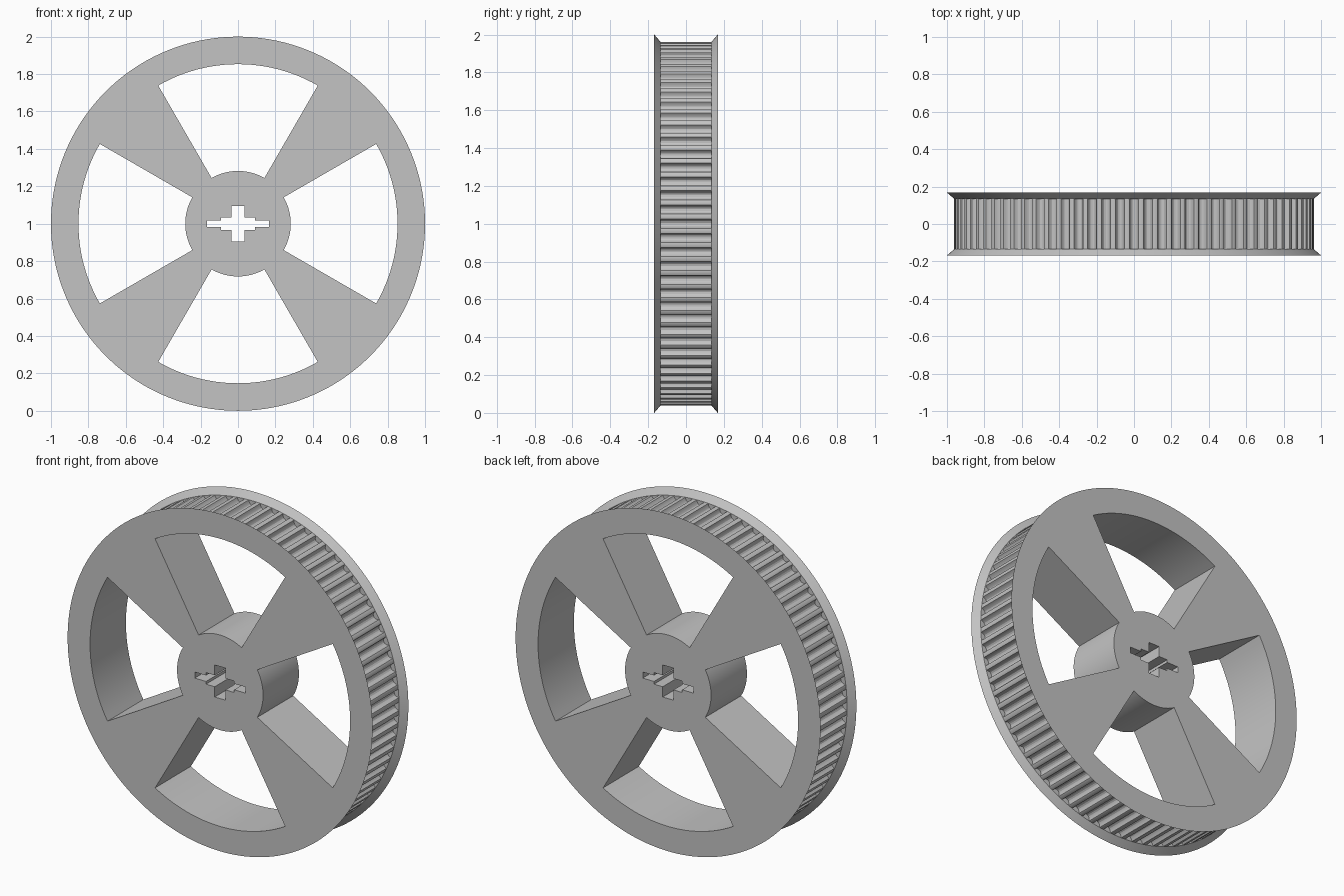
import bpy, bmesh, math
from mathutils import Vector

cube = bpy.data.objects.get("Cube")
if cube:
    bpy.data.objects.remove(cube, do_unlink=True)

TEETH = 80
RIM_R, BELT_R = 1.0, 0.962          # flange edge and tooth tips
HALF_W, HALF_BELT = 0.168, 0.135    # half widths of wheel and toothed band
HUB_R, WINDOW_R = 0.282, 0.853

grey = bpy.data.materials.new("plain_grey")
grey.use_nodes = True
grey.diffuse_color = (0.55, 0.55, 0.55, 1)
grey.node_tree.nodes["Principled BSDF"].inputs["Base Color"].default_value = grey.diffuse_color


def polar(r, a, y):
    return Vector((r * math.cos(a), y, 1 + r * math.sin(a)))


def make_object(name, bm):
    bmesh.ops.remove_doubles(bm, verts=bm.verts, dist=1e-5)
    bmesh.ops.recalc_face_normals(bm, faces=bm.faces)
    mesh = bpy.data.meshes.new(name)
    bm.to_mesh(mesh)
    bm.free()
    mesh.materials.append(grey)
    obj = bpy.data.objects.new(name, mesh)
    bpy.context.collection.objects.link(obj)
    return obj


def loft(bm, loops):
    """Skin a stack of equal closed loops and cap both ends."""
    rings = [[bm.verts.new(p) for p in loop] for loop in loops]
    for a, b in zip(rings, rings[1:]):
        for i in range(len(a)):
            j = (i + 1) % len(a)
            bm.faces.new((a[i], a[j], b[j], b[i]))
    bm.faces.new(rings[0])
    bm.faces.new(rings[-1])


# Rounded belt groove: (sideways offset, depth), mirrored about its middle
half = [(0.0285, 0), (0.0247, 0.0014), (0.0221, 0.009),
        (0.0193, 0.0169), (0.0137, 0.0243), (0.0049, 0.0286)]
groove = [(-x, d) for x, d in half] + half[::-1]
outline = [(math.tau * t / TEETH + x / BELT_R, d)
           for t in range(TEETH) for x, d in groove]


def circle(r, y):
    return [polar(r, a, y) for a, d in outline]


def toothed(y):
    return [polar(BELT_R - d, a, y) for a, d in outline]


# Wheel body: bevelled flanges either side of a toothed band
bm = bmesh.new()
loft(bm, [circle(RIM_R, -HALF_W), circle(BELT_R, -HALF_BELT), toothed(-HALF_BELT),
          toothed(HALF_BELT), circle(BELT_R, HALF_BELT), circle(RIM_R, HALF_W)])
wheel = make_object("toothed_pulley_wheel", bm)

# Cutter: four windows between the spokes
bm = bmesh.new()
STEPS = 24
for k in range(4):
    angles = [k * math.pi / 2 + math.radians(-30 + 60 * i / STEPS) for i in range(STEPS + 1)]
    loft(bm, [[polar(WINDOW_R, a, y) for a in angles] +
              [polar(HUB_R, a, y) for a in reversed(angles)] for y in (-0.3, 0.3)])

# Cutter: stepped cross through the hub
quarter = [(0.166, 0.018), (0.092, 0.018), (0.092, 0.034), (0.035, 0.034), (0.035, 0.095)]
right = [(x, -z) for x, z in reversed(quarter)] + quarter
cross = right + [(-x, -z) for x, z in right]
loft(bm, [[Vector((x, y, 1 + z)) for x, z in cross] for y in (-0.3, 0.3)])
cutter = make_object("opening_cutter", bm)
cutter.hide_render = True

# Cut the openings, then drop the helper
cut = wheel.modifiers.new("openings", 'BOOLEAN')
cut.operation = 'DIFFERENCE'
cut.solver = 'EXACT'
cut.object = cutter
bpy.ops.object.select_all(action='DESELECT')
wheel.select_set(True)
bpy.context.view_layer.objects.active = wheel
bpy.ops.object.modifier_apply(modifier=cut.name)
bpy.data.objects.remove(cutter, do_unlink=True)
bpy.ops.object.shade_smooth_by_angle(angle=math.radians(25))
